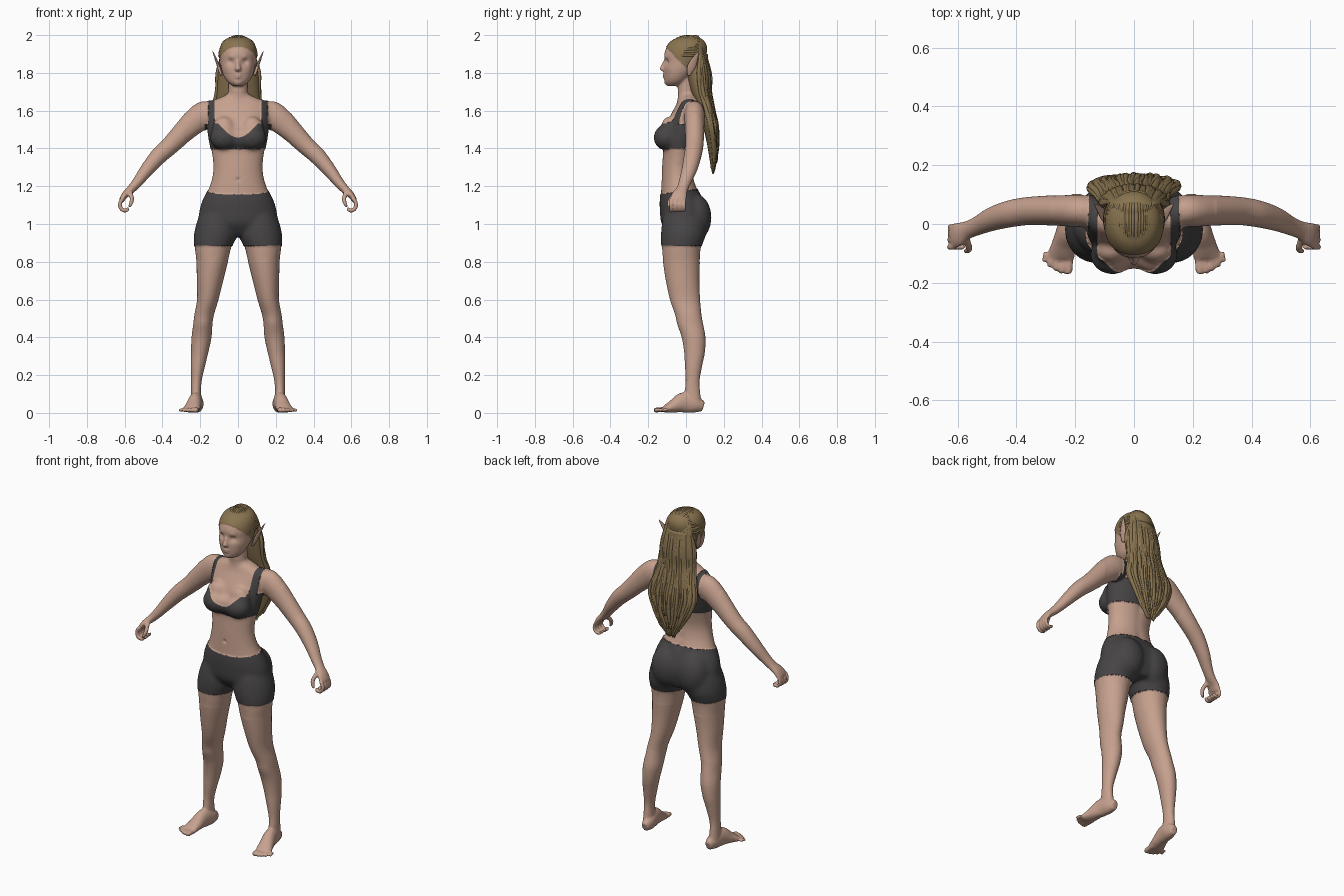
import bpy, bmesh, math, random
from mathutils import Vector, Matrix

random.seed(4)
cube = bpy.data.objects.get("Cube")
if cube:
    bpy.data.objects.remove(cube)


def material(name, rgb):
    m = bpy.data.materials.new(name)
    m.use_nodes = True
    m.diffuse_color = (*rgb, 1)
    m.node_tree.nodes["Principled BSDF"].inputs["Base Color"].default_value = (*rgb, 1)
    m.node_tree.nodes["Principled BSDF"].inputs["Roughness"].default_value = 0.8
    return m


SKIN = material("skin", (0.565, 0.355, 0.27))
CLOTH = material("dark_cloth", (0.062, 0.058, 0.058))
HAIR = material("ash_blond_hair", (0.25, 0.175, 0.08))


def spline(stations, steps):
    """Smooth interpolation through tuples of any length."""
    out = []
    last = len(stations) - 1
    for i in range(last):
        p = [stations[min(max(i + k, 0), last)] for k in (-1, 0, 1, 2)]
        for s in range(steps):
            t = s / steps
            out.append([0.5 * (2 * b + (c - a) * t + (2 * a - 5 * b + 4 * c - d) * t * t
                               + (3 * b - a - 3 * c + d) * t ** 3) for a, b, c, d in zip(*p)])
    return out + [list(stations[-1])]


def loft(bm, stations, sides=24, hint=None, steps=5, side=1):
    """Closed tube through (x, y, z, rx, ry); level rings unless a hint axis is given."""
    pts = spline(stations, steps)
    rings = []
    for i, (x, y, z, rx, ry) in enumerate(pts):
        u, v = Vector((1, 0, 0)), Vector((0, 1, 0))
        if hint:
            t = Vector(pts[min(i + 1, len(pts) - 1)][:3]) - Vector(pts[max(i - 1, 0)][:3])
            u = Vector(hint).cross(t).normalized()
            v = t.cross(u).normalized()
        ring = []
        for k in range(sides):
            a = math.tau * k / sides
            p = Vector((x, y, z)) + u * max(rx, 0.001) * math.cos(a) + v * max(ry, 0.001) * math.sin(a)
            ring.append(bm.verts.new((p.x * side, p.y, p.z)))
        rings.append(ring)
    for a, b in zip(rings, rings[1:]):
        for k in range(sides):
            n = (k + 1) % sides
            bm.faces.new((a[k], a[n], b[n], b[k]))
    bm.faces.new(rings[0][::-1])
    bm.faces.new(rings[-1])


def ball(bm, centre, radii):
    m = Matrix.Translation(centre) @ Matrix.Diagonal((*radii, 1))
    bmesh.ops.create_uvsphere(bm, u_segments=24, v_segments=16, radius=1, matrix=m)


def finish(bm, name, mats):
    bmesh.ops.recalc_face_normals(bm, faces=bm.faces[:])
    me = bpy.data.meshes.new(name)
    bm.to_mesh(me)
    bm.free()
    for m in mats:
        me.materials.append(m)
    me.shade_smooth()
    ob = bpy.data.objects.new(name, me)
    bpy.context.scene.collection.objects.link(ob)
    return ob


def level(rows):
    """Rows of (z, front y, back y, half width) become central stations."""
    return [(0, (f + b) / 2, z, w, (b - f) / 2) for z, f, b, w in rows]


# Torso, neck and head
bm = bmesh.new()
loft(bm, level([(0.94, -.08, .09, .1), (1, -.125, .11, .195), (1.06, -.134, .112, .203),
                (1.12, -.136, .092, .187), (1.17, -.132, .068, .163), (1.23, -.13, .045, .141),
                (1.3, -.127, .036, .131), (1.38, -.122, .05, .14), (1.45, -.12, .07, .154),
                (1.52, -.107, .085, .162), (1.58, -.08, .09, .165), (1.63, -.053, .085, .16),
                (1.655, -.045, .075, .13), (1.685, -.035, .06, .06)]), 40)
loft(bm, [(0, .01, 1.6, .062, .055), (0, .005, 1.7, .051, .049), (0, .008, 1.8, .054, .05)])
loft(bm, level([(1.73, -.096, -.03, .026), (1.75, -.11, .0, .054), (1.78, -.115, .03, .074),
                (1.82, -.117, .07, .088), (1.86, -.113, .092, .094), (1.9, -.115, .105, .096),
                (1.94, -.1, .107, .09), (1.97, -.072, .09, .071), (1.988, -.03, .06, .036)]), 36)
# Nose and lips
loft(bm, [(0, -.103, 1.875, .009, .01), (0, -.115, 1.845, .011, .015),
          (0, -.121, 1.82, .017, .019), (0, -.11, 1.806, .014, .012)], 16)
ball(bm, (0, -.11, 1.789), (.024, .014, .006))
ball(bm, (0, -.109, 1.777), (.02, .014, .007))
# Fullness between the cups
ball(bm, (0, -.1, 1.455), (.1, .05, .056))

for s in (1, -1):
    # Bust with its upper slope, and buttocks
    ball(bm, (s * .073, -.105, 1.457), (.073, .064, .064))
    ball(bm, (s * .075, -.09, 1.5), (.06, .045, .07))
    ball(bm, (s * .085, .046, 1.035), (.095, .086, .122))
    # Leg
    loft(bm, [(.095, -.01, 1.12, .06, .075), (.107, -.01, 1.03, .1, .108),
              (.118, -.014, .945, .112, .116),
              (.132, -.024, .88, .098, .104), (.137, -.024, .8, .084, .098),
              (.148, -.018, .7, .07, .089), (.16, -.005, .6, .057, .08),
              (.179, .012, .52, .052, .07), (.186, .022, .47, .051, .069),
              (.193, .04, .4, .053, .063), (.203, .045, .32, .046, .055),
              (.212, .04, .25, .038, .046), (.22, .035, .17, .028, .037),
              (.222, .034, .11, .027, .041), (.22, .04, .04, .031, .044)], 28, side=s)
    # Foot and toes
    loft(bm, [(.213, .092, .033, .02, .026), (.216, .05, .045, .034, .045),
              (.225, -.01, .055, .036, .055), (.238, -.07, .034, .042, .034),
              (.248, -.108, .02, .046, .02), (.25, -.12, .016, .042, .013)],
         20, (0, 0, 1), side=s)
    for i in range(5):
        x, r, tip = .222 + .02 * i, .014 - .0012 * i, -.17 + .0025 * i * i
        loft(bm, [(x - .003, -.095, .017, r, r), (x, tip + .02, .016, r, r),
                  (x + .003, tip + .005, .013, r, r * .9), (x + .003, tip, .012, r * .6, r * .5)],
             10, (0, 0, 1), 3, s)
    # Arm and palm
    loft(bm, [(.12, .04, 1.595, .05, .045), (.17, .045, 1.583, .073, .055),
              (.22, .045, 1.55, .07, .055), (.29, .046, 1.485, .058, .051),
              (.36, .044, 1.415, .049, .048), (.42, .035, 1.36, .045, .046),
              (.48, .018, 1.29, .037, .041), (.53, -.005, 1.225, .028, .033),
              (.565, -.02, 1.185, .023, .031), (.597, -.035, 1.155, .018, .041),
              (.617, -.043, 1.125, .014, .044)], 24, (0, 1, 0), side=s)
    # Curled fingers and thumb
    for i in range(4):
        y, r = -.078 + .023 * i, .0112 - .0006 * i
        loft(bm, [(.612, y, 1.135, r, r), (.626, y, 1.103, r, r), (.614, y, 1.076, r, r),
                  (.59, y, 1.073, r, r), (.58, y, 1.086, r * .7, r * .7)], 10, (0, 1, 0), 4, s)
    loft(bm, [(.575, -.045, 1.172, .013, .015), (.562, -.078, 1.138, .012, .012),
              (.566, -.09, 1.11, .011, .011), (.578, -.093, 1.09, .007, .007)], 10, (1, 0, 0), 4, s)

# Fuse the parts into one skin
VOXEL = 0.006
body = finish(bm, "body", [SKIN])
mod = body.modifiers.new("fuse", 'REMESH')
mod.mode, mod.voxel_size = 'VOXEL', VOXEL
mod = body.modifiers.new("soften", 'SMOOTH')
mod.factor, mod.iterations = 0.5, 4
fused = bpy.data.meshes.new_from_object(body.evaluated_get(bpy.context.evaluated_depsgraph_get()))
body.modifiers.clear()
body.data = fused
bm = bmesh.new()
bm.from_mesh(fused)
bmesh.ops.triangulate(bm, faces=bm.faces[:])

# Blend the joins of trunk, hips and shoulders
trunk = [v for v in bm.verts if .8 < v.co.z < 1.7 and abs(v.co.x) < .28]
for i in range(22):
    bmesh.ops.smooth_vert(bm, verts=trunk, factor=0.5, use_axis_x=True, use_axis_y=True, use_axis_z=True)

# Sculpted dents and swells: centre, radius, push along y
PUSHES = [((.035, -.1, 1.859), .017, .013), ((.035, -.09, 1.857), .009, -.006),
          ((.034, -.1, 1.884), .014, -.005), ((0, -.1, 1.745), .018, -.007),
          ((.055, -.08, 1.825), .02, -.004), ((0, -.13, 1.235), .009, .008)]
PUSHES += [((0, .06, 1.18 + .05 * i), .025, -.006) for i in range(8)]
PUSHES = [(Vector(c), r, d) for c, r, d in PUSHES]
for v in bm.verts:
    p = Vector((abs(v.co.x), v.co.y, v.co.z))
    if p.z > 1.1 and p.x < .12:
        for c, r, d in PUSHES:
            q = (p - c).length_squared / (r * r)
            if q < 5:
                v.co.y += d * math.exp(-q)


# Garment and hairline regions, positive inside
def shorts(p):
    return min(p.z - .885, 1.175 + .15 * p.y - p.z, .3 - abs(p.x))


def top(p):
    x = abs(p.x)
    cup = min(1.458 + 7 * x * x, 1.53) - p.z
    return min(p.z - 1.4, .174 - x, max(cup, .016 - abs(x - .138)))


def scalp(p):
    return min(p.z - 1.935 + 1.05 * (p.y + .1), p.z - 1.72, .13 - abs(p.x))


for slot, region in enumerate((shorts, top, scalp), 1):
    # Slide nearby vertices onto the border, so that edges are clean
    bm.normal_update()
    for v in bm.verts:
        f = region(v.co)
        if abs(f) < VOXEL * .6:
            e = .0005
            g = Vector([(region(v.co + Vector(a) * e) - f) / e for a in ((1, 0, 0), (0, 1, 0), (0, 0, 1))])
            g -= v.normal * g.dot(v.normal)
            if g.length > .3:
                v.co -= g * (f / g.length_squared)
    raised = set()
    for face in bm.faces:
        if region(face.calc_center_median()) > 0:
            face.material_index = slot
            raised.update(face.verts)
    for v in raised:
        v.co += v.normal * .004
# Slots must exist before the painted faces are written
fused.materials.clear()
for m in (SKIN, CLOTH, CLOTH, HAIR):
    fused.materials.append(m)
bm.to_mesh(fused)
bm.free()
fused.shade_smooth()

# Pointed ears
for s, name in ((1, "left_ear"), (-1, "right_ear")):
    bm = bmesh.new()
    loft(bm, [(.088, .015, 1.788, .006, .008), (.099, .024, 1.82, .008, .02),
              (.109, .036, 1.85, .007, .021), (.122, .053, 1.885, .005, .012),
              (.135, .068, 1.916, .001, .002)], 14, (0, 1, 0), side=s)
    finish(bm, name, [SKIN])

# Long hair: an inner mass and swept-back locks over it
FALL = [(1.9, .045, .086, .07), (1.8, .06, .106, .063), (1.7, .075, .112, .05),
        (1.62, .1, .125, .042), (1.52, .125, .15, .036), (1.42, .138, .115, .026),
        (1.34, .142, .07, .017), (1.29, .14, .03, .008)]
bm = bmesh.new()
loft(bm, [(0, y, z, rx, ry) for z, y, rx, ry in FALL], 28)
finish(bm, "hair_mass", [HAIR])

bm = bmesh.new()
COUNT = 38
for i in range(COUNT):
    phi = -1.5 + 3 * i / (COUNT - 1) + random.uniform(-.03, .03)
    path = []
    start = .6 + .45 * abs(phi)
    for k in range(5):
        tau = start + (2.15 - start) * k / 4
        path.append((.1 * math.sin(phi) * math.sin(tau), .01 - .114 * math.cos(tau),
                     1.885 + .109 * math.cos(phi) * math.sin(tau), .007, .004 + .001 * k))
    length = random.randint(6, 8)
    for k, (z, y, rx, ry) in enumerate(FALL[1:length]):
        r = .011 if k < length - 3 else .007
        wave = random.uniform(-.006, .006)
        path.append((rx * math.sin(phi) + wave, y + ry * math.cos(phi) + wave / 2, z, r, r))
    x, y, z = path[-1][:3]
    path.append((x * .9, y - .002, z - random.uniform(.01, .025), .001, .001))
    loft(bm, path, 8, (1, 0, 0), 4)
finish(bm, "hair_locks", [HAIR])
